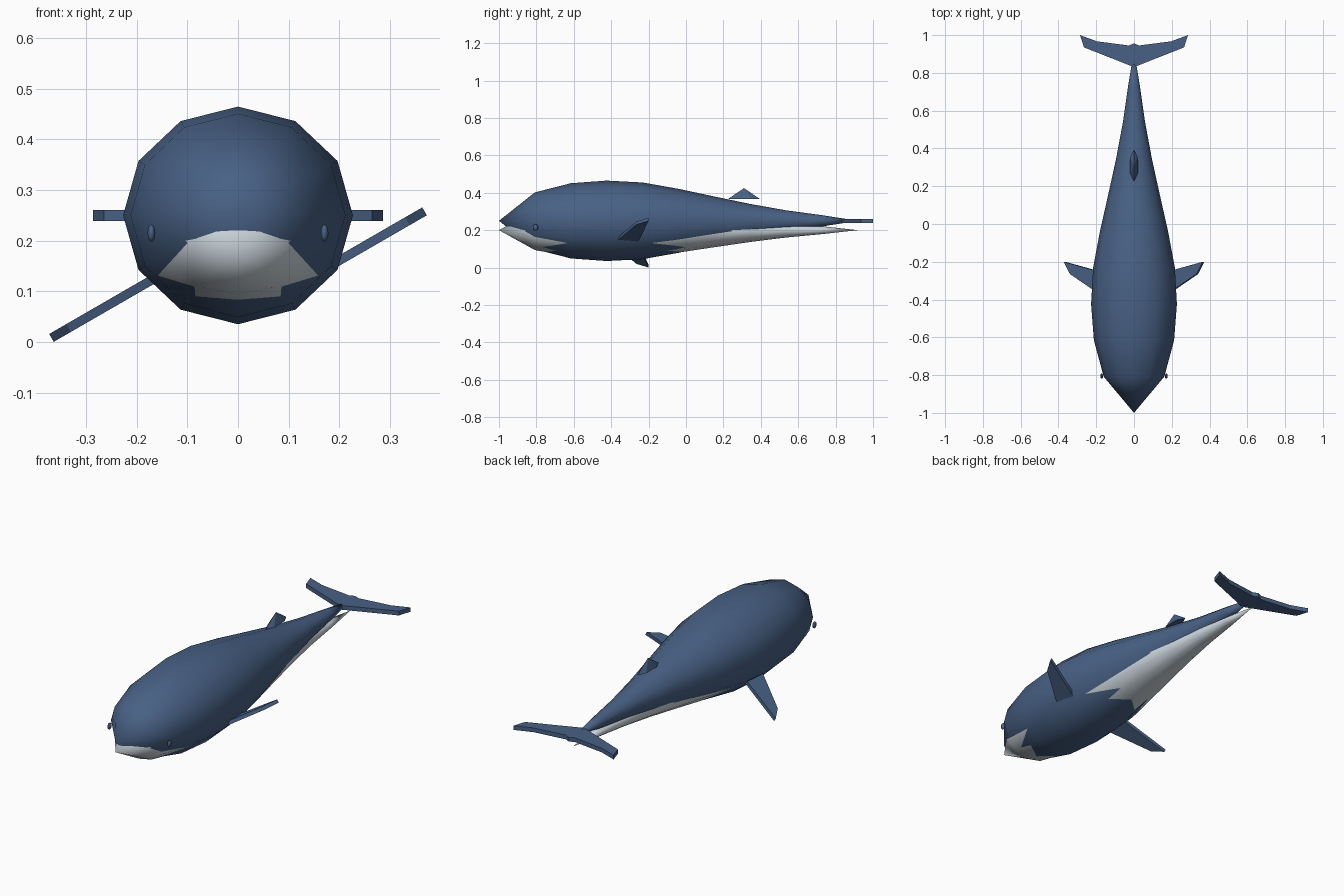
import bpy, math

if "Cube" in bpy.data.objects:
    bpy.data.objects.remove(bpy.data.objects["Cube"])


def material(name, rgb):
    m = bpy.data.materials.new(name)
    m.diffuse_color = (*rgb, 1)
    m.use_nodes = True
    m.node_tree.nodes["Principled BSDF"].inputs["Base Color"].default_value = m.diffuse_color
    return m


BLUE = material("slate blue", (0.065, 0.120, 0.235))
WHITE = material("pale grey", (0.61, 0.68, 0.73))


def make(name, verts, faces, mat, smooth=False):
    me = bpy.data.meshes.new(name)
    me.from_pydata(verts, [], faces)
    me.materials.append(mat)
    me.polygons.foreach_set("use_smooth", [smooth] * len(faces))
    me.update()
    ob = bpy.data.objects.new(name, me)
    bpy.context.collection.objects.link(ob)
    return ob


def loft(name, radii, kx, kz, z, mat, n=12):
    """Twelve-sided spindle along y, with a point at each end."""
    step = 1.92 / (len(radii) + 1)
    verts = [(0, -1, z)]
    for i, r in enumerate(radii):
        for k in range(n):
            a = 2 * math.pi * k / n
            verts.append((r * kx * math.cos(a), -1 + step * (i + 1),
                          z + r * kz * math.sin(a)))
    verts.append((0, 0.92, z))
    end, last = len(verts) - 1, 1 + n * (len(radii) - 1)
    faces = []
    for k in range(n):
        j = (k + 1) % n
        faces.append((0, 1 + k, 1 + j))
        faces.append((end, last + j, last + k))
        for i in range(len(radii) - 1):
            b = 1 + n * i
            faces.append((b + k, b + n + k, b + n + j, b + j))
    return make(name, verts, faces, mat, True)


def slab(name, outline, thick, place, mat):
    """Flat plate from a counter-clockwise outline; place maps local points."""
    n = len(outline)
    verts = [place(x, y, h) for h in (-thick / 2, thick / 2) for x, y in outline]
    faces = [tuple(reversed(range(n))), tuple(range(n, 2 * n))]
    faces += [(i, (i + 1) % n, n + (i + 1) % n, n + i) for i in range(n)]
    return make(name, verts, faces, mat)


# Body and the narrower pale underside that pokes through it
RADII = [0.152, 0.201, 0.215, 0.205, 0.171, 0.130, 0.090, 0.056, 0.030]
loft("body", RADII, 1.056, 1.0, 0.25, BLUE)
loft("belly", RADII, 1.056 * 0.88, 0.7, 0.20, WHITE)

# Tail fluke
half = [(0, 0.83), (0.10, 0.87), (0.265, 0.935), (0.286, 1.0),
        (0.196, 0.967), (0.026, 0.945), (0, 0.957)]
fluke = half + [(-x, y) for x, y in reversed(half[1:-1])]
slab("tail_fluke", fluke, 0.022, lambda x, y, h: (x, y, 0.25 + h), BLUE)

# Side fins, both tilted the same way
TILT = math.radians(30)
fin = [(0, -0.39), (0.211, -0.265), (0.25, -0.2), (0, -0.26)]
for side, label in ((1, "right"), (-1, "left")):
    outline = [(side * x, y) for x, y in fin][::side]

    def tilted(x, y, h, s=side):
        return (s * 0.152 + x * math.cos(TILT) - h * math.sin(TILT), y,
                0.133 + x * math.sin(TILT) + h * math.cos(TILT))

    slab(label + "_side_fin", outline, 0.018, tilted, BLUE)

    # Eye
    bpy.ops.mesh.primitive_uv_sphere_add(
        segments=10, ring_count=8, radius=1, location=(side * 0.171, -0.805, 0.215))
    eye = bpy.context.object
    eye.name = label + "_eye"
    eye.scale = (0.008, 0.014, 0.017)
    eye.data.materials.append(BLUE)
    bpy.ops.object.shade_smooth()

# Back fin: thin six-sided cone
ring = [(0.023 * math.sin(k * math.pi / 3), 0.31 - 0.085 * math.cos(k * math.pi / 3), 0.367)
        for k in range(6)]
make("back_fin", ring + [(0, 0.31, 0.425)],
     [tuple(reversed(range(6)))] + [(k, (k + 1) % 6, 6) for k in range(6)], BLUE)
